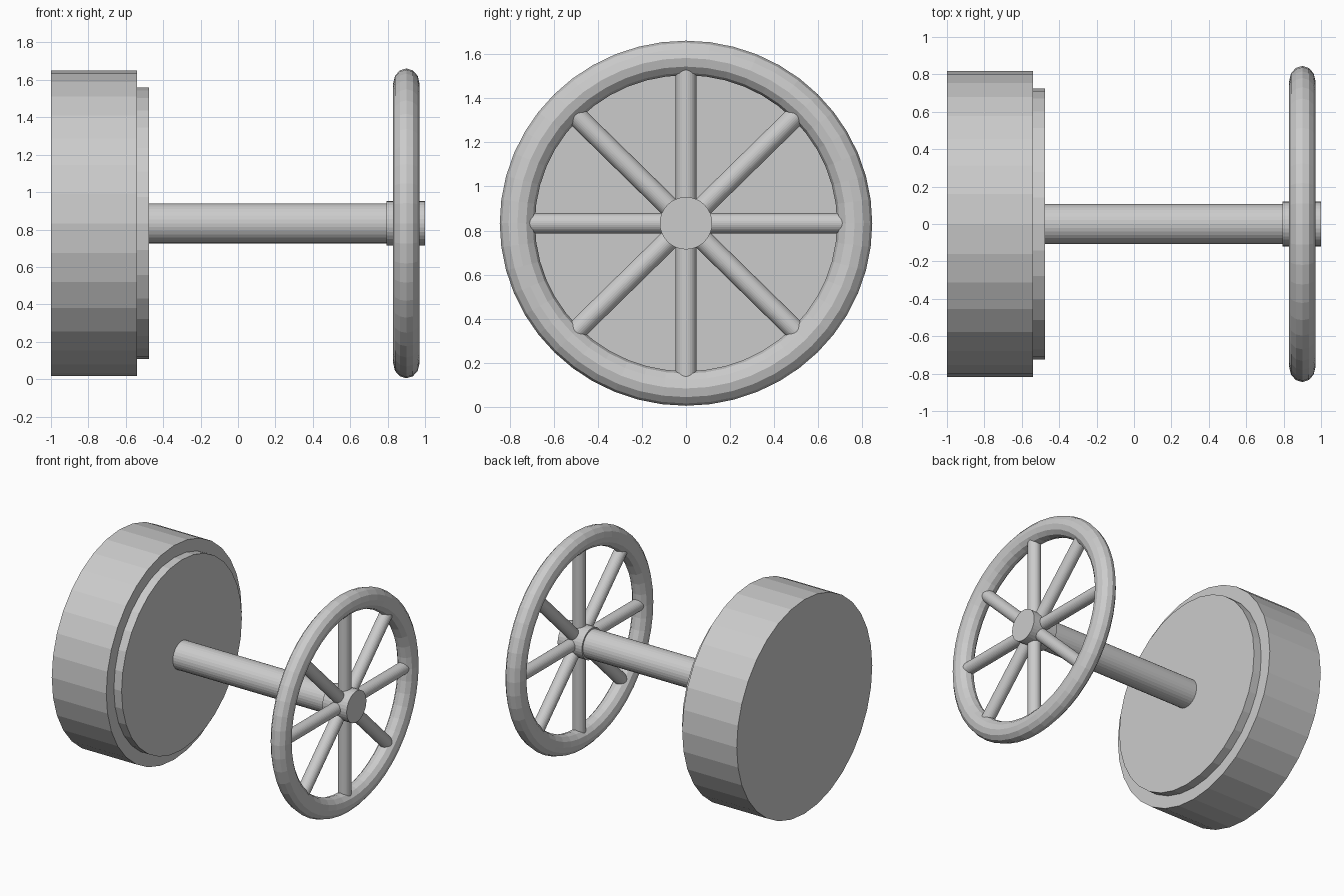
import bpy
from math import pi
from mathutils import Matrix

if "Cube" in bpy.data.objects:
    bpy.data.objects.remove(bpy.data.objects["Cube"])

CZ = 0.833                      # height of the common axle
ALONG_X = (0, pi / 2, 0)


def cylinder(name, x0, x1, radius):
    """32-sided cylinder along x on the axle."""
    bpy.ops.mesh.primitive_cylinder_add(
        vertices=32, radius=radius, depth=x1 - x0,
        location=((x0 + x1) / 2, 0, CZ), rotation=ALONG_X)
    bpy.context.object.name = name
    return bpy.context.object


# stepped drum and axle shaft
cylinder("drum", -1.0, -0.54, 0.817)
cylinder("drum_step", -0.56, -0.475, 0.725)
cylinder("shaft", -0.5, 0.82, 0.107)

# hand wheel: hub
hub = cylinder("wheel_hub", 0.795, 1.0, 0.119)

# hand wheel: rim, slightly wider than tall
WX, SY, SZ = 0.9, 1.0, 0.98
bpy.ops.mesh.primitive_torus_add(major_segments=48, minor_segments=12,
                                 major_radius=0.765, minor_radius=0.08)
rim = bpy.context.object
rim.name = "wheel_rim"
rim.data.transform(Matrix.Rotation(pi / 2, 4, 'Y'))
rim.data.transform(Matrix.Diagonal((0.07 / 0.08, SY, SZ, 1)))
rim.location = (WX, 0, CZ)

# hand wheel: four bars crossing the hub make eight spokes
for i in range(4):
    bpy.ops.mesh.primitive_cylinder_add(vertices=32, radius=0.047, depth=1.5)
    bar = bpy.context.object
    bar.name = f"wheel_spokes_{i + 1}"
    bar.data.transform(Matrix.Rotation(i * pi / 4, 4, 'X'))
    bar.data.transform(Matrix.Diagonal((1, SY, SZ, 1)))
    bar.location = (WX, 0, CZ)
